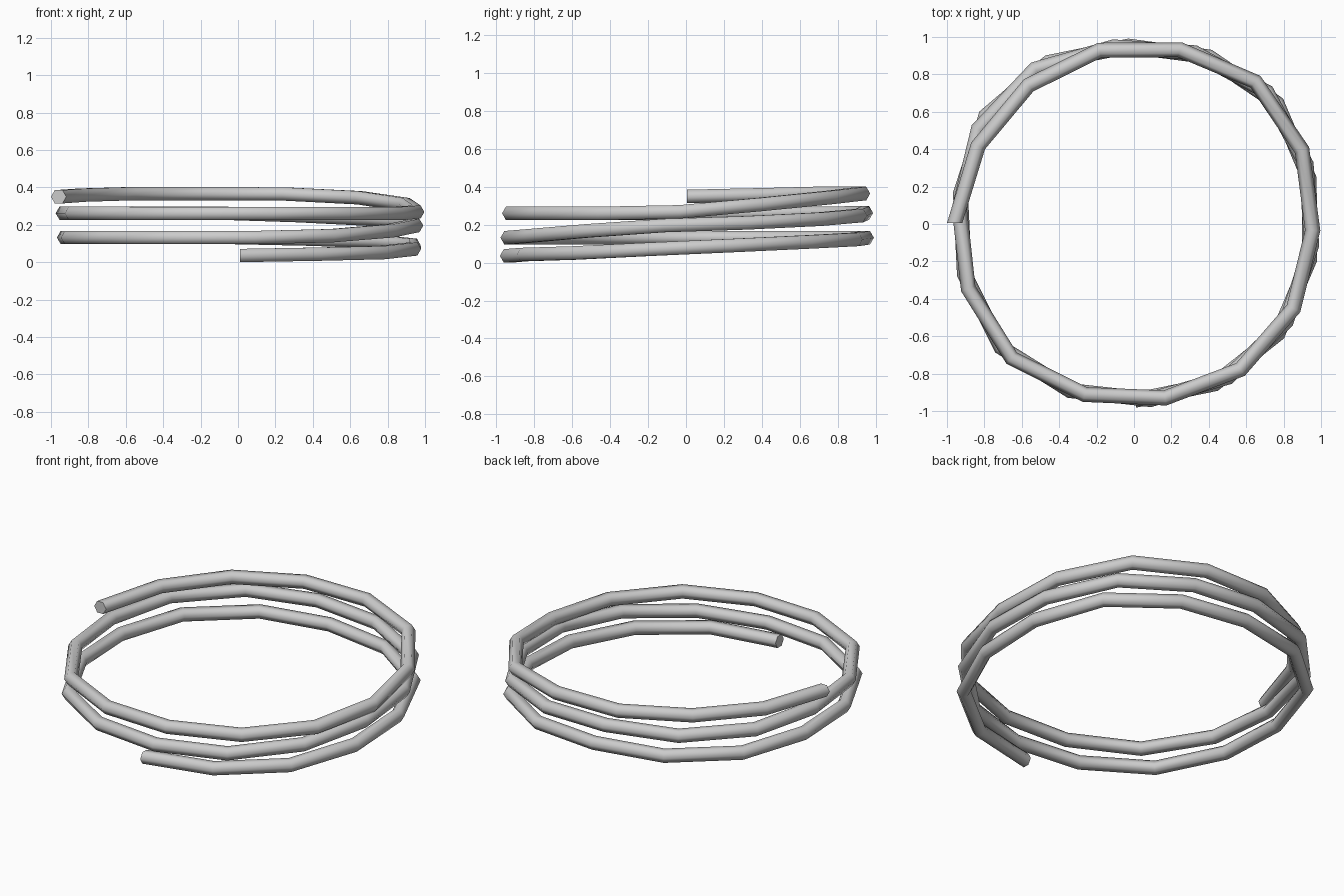
import bpy, bmesh, math
from mathutils import Vector

if "Cube" in bpy.data.objects:
    bpy.data.objects.remove(bpy.data.objects["Cube"])

SEGMENTS, SIDES, TUBE = 38, 6, 0.041

# centre height of the strand against the angle walked round the coil (degrees)
HEIGHT = [(-90, 0.041), (-40, 0.055), (0, 0.085), (50, 0.122), (90, 0.137),
          (290, 0.137), (322, 0.167), (348, 0.2), (365, 0.205), (405, 0.235),
          (450, 0.268), (690, 0.265), (722, 0.275), (745, 0.315),
          (765, 0.345), (790, 0.37), (850, 0.372), (900, 0.355)]

# how far each quarter of the loop bulges past a true circle
BULGE = [0.045, 0.045, 0.035, 0.018]


def height(a):
    for (a0, z0), (a1, z1) in zip(HEIGHT, HEIGHT[1:]):
        if a <= a1:
            return z0 + (z1 - z0) * (a - a0) / (a1 - a0)
    return HEIGHT[-1][1]


def centre(a):
    t = math.radians(a)
    bulge = BULGE[int(a % 360 // 90)] * math.sin(2 * t) ** 2
    if a > 810:  # the last stretch runs inside, then opens outward at its end
        bulge = -0.3 * bulge + 0.023 * max(0, (a - 872) / 28)
    r = 0.946 + bulge
    return Vector((r * math.cos(t) + 0.01, r * math.sin(t) + 0.005, height(a)))


# low-poly tube swept along the coil
bm = bmesh.new()
rings = []
for i in range(SEGMENTS + 1):
    a = -90 + 990 * i / SEGMENTS
    t = math.radians(a)
    out = Vector((math.cos(t), math.sin(t), 0))
    c = centre(a)
    ring = []
    for k in range(SIDES):
        p = 2 * math.pi * k / SIDES
        ring.append(bm.verts.new(c + out * TUBE * math.cos(p)
                                 + Vector((0, 0, TUBE * math.sin(p)))))
    rings.append(ring)
for r0, r1 in zip(rings, rings[1:]):
    for k in range(SIDES):
        j = (k + 1) % SIDES
        bm.faces.new((r0[k], r0[j], r1[j], r1[k]))

# end caps
bm.faces.new(rings[0])
bm.faces.new(rings[-1])
bmesh.ops.recalc_face_normals(bm, faces=bm.faces)

# stand the coil on the ground
low = min(v.co.z for v in bm.verts)
bmesh.ops.translate(bm, verts=bm.verts, vec=(0, 0, -low))

mesh = bpy.data.meshes.new("coiled_strand")
bm.to_mesh(mesh)
bm.free()
coil = bpy.data.objects.new("coiled_strand", mesh)
bpy.context.collection.objects.link(coil)
bpy.context.view_layer.objects.active = coil
coil.select_set(True)
bpy.ops.object.shade_smooth_by_angle(angle=math.radians(65))
